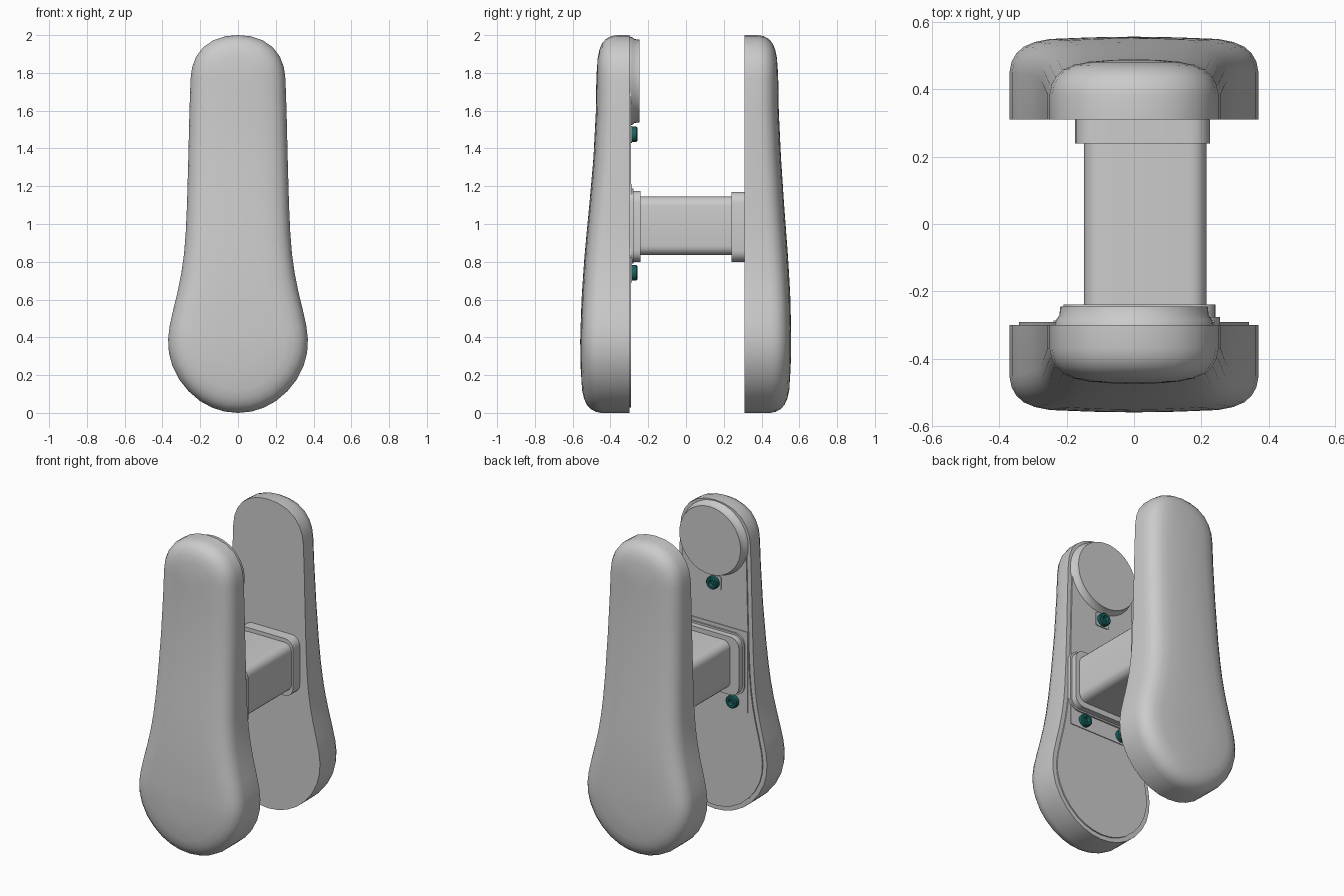
import bpy, bmesh, math
from mathutils import Vector, Matrix

if "Cube" in bpy.data.objects:
    bpy.data.objects.remove(bpy.data.objects["Cube"])

# Right half of the shell outline (x, z), bottom to top
HALF = [(0, 0), (.07, .007), (.135, .027), (.2, .062), (.262, .115), (.31, .175),
        (.348, .25), (.366, .32), (.37, .39), (.362, .46), (.342, .55), (.32, .64),
        (.3, .74), (.286, .84), (.277, .95), (.27, 1.1), (.263, 1.35), (.257, 1.6),
        (.251, 1.77), (.243, 1.83), (.222, 1.885), (.185, 1.935), (.13, 1.973),
        (.065, 1.994), (0, 2)]
OUTLINE = HALF + [(-x, z) for x, z in HALF[-2:0:-1]]


def inset(d):
    """Outline moved inward by d."""
    n, out = len(OUTLINE), []
    for i, (x, z) in enumerate(OUTLINE):
        a, b = OUTLINE[i - 1], OUTLINE[(i + 1) % n]
        t = Vector((b[0] - a[0], b[1] - a[1])).normalized()
        out.append((x - t.y * d, z + t.x * d))
    return out


def depth(table, z):
    """Smoothly interpolated outer depth at height z."""
    for (z0, y0), (z1, y1) in zip(table, table[1:]):
        if z <= z1:
            return y0 + (y1 - y0) * (z - z0) / (z1 - z0)
    return table[-1][1]


def finish(bm, name, mat=None, angle=35):
    bmesh.ops.remove_doubles(bm, verts=bm.verts, dist=1e-5)
    bmesh.ops.recalc_face_normals(bm, faces=bm.faces)
    me = bpy.data.meshes.new(name)
    bm.to_mesh(me)
    bm.free()
    ob = bpy.data.objects.new(name, me)
    bpy.context.collection.objects.link(ob)
    if mat:
        me.materials.append(mat)
    bpy.ops.object.select_all(action='DESELECT')
    ob.select_set(True)
    bpy.context.view_layer.objects.active = ob
    bpy.ops.object.shade_smooth_by_angle(angle=math.radians(angle))
    return ob


def loft(rings, name, cap_last=False):
    bm = bmesh.new()
    loops = [[bm.verts.new(p) for p in r] for r in rings]
    n = len(loops[0])
    bm.faces.new(loops[0])
    for a, b in zip(loops, loops[1:]):
        for i in range(n):
            j = (i + 1) % n
            bm.faces.new((a[i], a[j], b[j], b[i]))
    if cap_last:
        bm.faces.new(loops[-1])
    return finish(bm, name)


def shell(name, side, inner, table):
    rings = [[(x, side * inner, z) for x, z in OUTLINE]]
    # rounded edge, then gently domed face closing on a central spine
    for d, drop in [(0, .105), (.006, .075), (.02, .05), (.042, .03), (.075, .016), (.12, .007)]:
        rings.append([(x, side * (depth(table, max(0, z)) - drop), z) for x, z in inset(d)])
    for f, drop in [(.5, .002), (1, 0)]:
        ring = []
        for x, z in inset(.12):
            zs = min(max(z, .37), 1.72)
            zz = z + (zs - z) * f
            ring.append((x * (1 - f), side * (depth(table, zz) - drop), zz))
        rings.append(ring)
    return loft(rings, name)


def rounded_block(name, x0, x1, y0, y1, z0, z1, r, segs=5):
    bm = bmesh.new()
    bmesh.ops.create_cube(bm, size=1)
    for v in bm.verts:
        v.co = Vector(((x0 + x1) / 2 + v.co.x * (x1 - x0),
                       (y0 + y1) / 2 + v.co.y * (y1 - y0),
                       (z0 + z1) / 2 + v.co.z * (z1 - z0)))
    if r:
        edges = [e for e in bm.edges if abs(e.verts[0].co.y - e.verts[1].co.y) > 1e-4]
        bmesh.ops.bevel(bm, geom=edges, offset=r, segments=segs, profile=.5, affect='EDGES')
    return finish(bm, name)


def lathe(name, profile, x, z, segs, mat=None):
    """Spin (radius, y) profile about a y-parallel axis through (x, z)."""
    bm = bmesh.new()
    vs = [bm.verts.new((x + r, y, z)) for r, y in profile]
    es = [bm.edges.new(p) for p in zip(vs, vs[1:])]
    bmesh.ops.spin(bm, geom=vs + es, cent=(x, 0, z), axis=(0, 1, 0),
                   angle=math.tau, steps=segs)
    return finish(bm, name, mat)


# Front and rear shells
shell("front_shell", -1, .3, [(0, .553), (.2, .56), (.4, .56), (.6, .553), (.8, .54), (1, .522),
                              (1.2, .502), (1.4, .486), (1.6, .477), (2, .473)])
shell("rear_shell", 1, .31, [(0, .55), (.2, .556), (.4, .557), (.6, .553), (.8, .542), (1, .527),
                             (1.2, .512), (1.4, .5), (1.6, .491), (2, .487)])

# Raised back plate inside the rim of the front shell
plate = inset(.028)
loft([[(x, y, z) for x, z in plate] for y in (-.31, -.292)], "back_plate", True)
rounded_block("middle_panel", -.24, .24, -.3, -.287, .69, 1.21, 0)

# Round boss near the top, with a flared foot
lathe("round_boss", [(0, -.3), (.236, -.3), (.232, -.285), (.222, -.272), (.219, -.245), (0, -.245)],
      0, 1.757, 40)

# Connecting bar and its collars
rounded_block("connecting_bar", -.148, .215, -.29, .3, .835, 1.145, .05)
rounded_block("rear_collar", -.175, .226, .24, .315, .8, 1.17, .06)
rounded_block("front_collar_base", -.222, .255, -.3, -.277, .79, 1.187, .07)
rounded_block("front_collar", -.21, .243, -.3, -.24, .8, 1.175, .06)

# Dark green screws with sockets
green = bpy.data.materials.new("dark_green")
green.diffuse_color = (.01, .12, .11, 1)
green.use_nodes = True
green.node_tree.nodes["Principled BSDF"].inputs["Base Color"].default_value = green.diffuse_color
for name, x, z in [("top_screw", 0, 1.475), ("left_screw", -.14, .742), ("right_screw", .14, .742)]:
    lathe(name, [(0, -.295), (.04, -.295), (.04, -.262), (.034, -.256), (.02, -.256),
                 (.016, -.262), (.016, -.275), (0, -.275)], x, z, 20, green)
rounded_block("screw_pad", -.05, .05, -.3, -.286, 1.43, 1.52, .012, 2)
